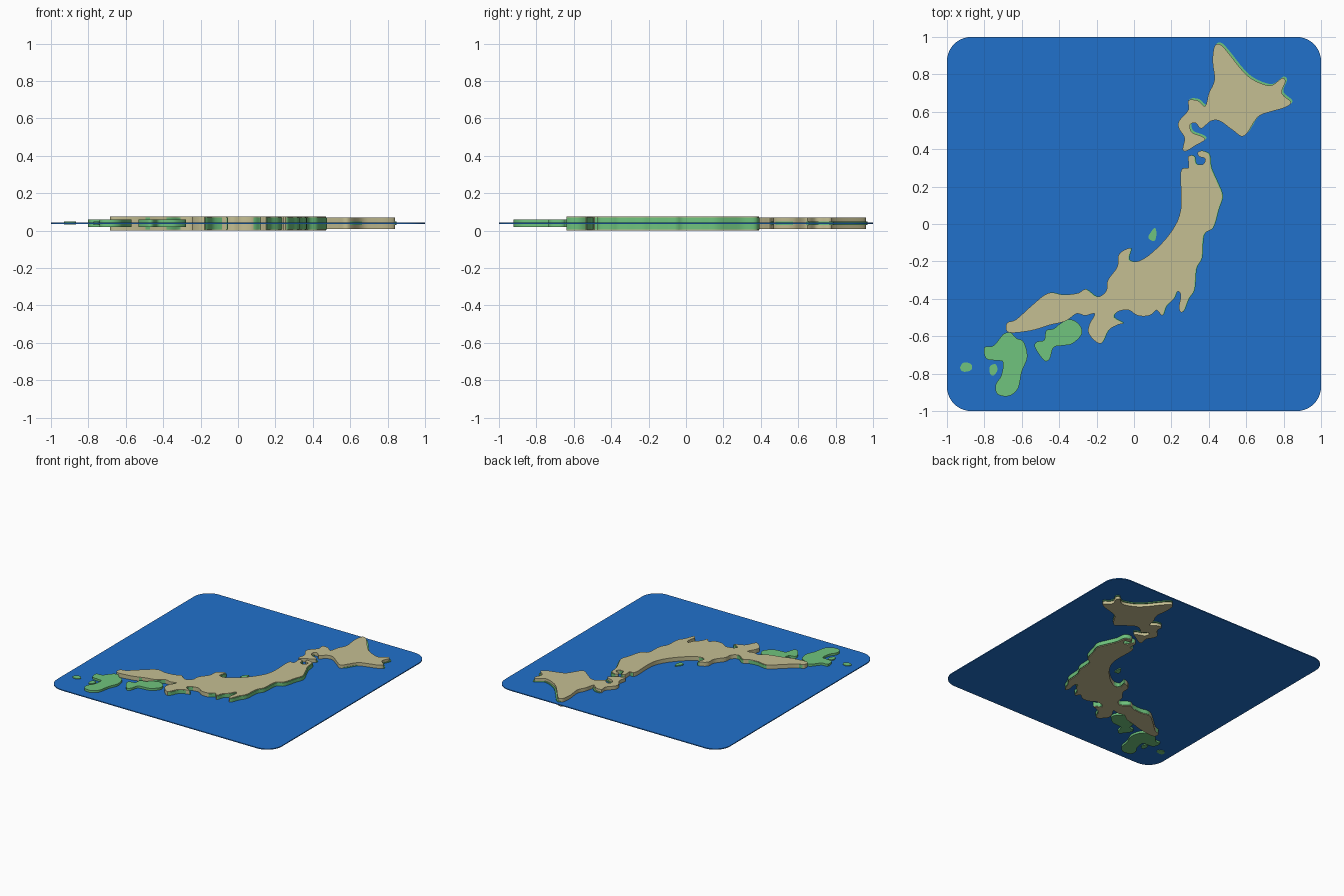
import bpy
import bmesh
import math
from mathutils import Vector

default_cube = bpy.data.objects.get("Cube")
if default_cube:
    bpy.data.objects.remove(default_cube, do_unlink=True)


def make_material(name, colour):
    material = bpy.data.materials.new(name)
    material.use_nodes = True
    rgba = (*colour, 1.0)
    material.diffuse_color = rgba
    shader = next(n for n in material.node_tree.nodes if n.type == 'BSDF_PRINCIPLED')
    shader.inputs["Base Color"].default_value = rgba
    shader.inputs["Roughness"].default_value = 0.8
    return material


sea_blue = make_material("sea blue", (0.015, 0.165, 0.6))
sand = make_material("sand", (0.56, 0.52, 0.29))
grass_green = make_material("grass green", (0.16, 0.55, 0.205))


def smooth_outline(points, steps=4):
    """Closed smooth curve through coast points given in hundredths."""
    control = [Vector(p) / 100 for p in points]
    count = len(control)
    outline = []
    for i in range(count):
        before, start, end, after = (control[(i + k) % count] for k in (-1, 0, 1, 2))
        tangent_in = (end - before) / 2
        tangent_out = (after - start) / 2
        for step in range(steps):
            t = step / steps
            blend = t * t * (3 - 2 * t)
            outline.append(start.lerp(end, blend)
                           + tangent_in * (t * (1 - t) ** 2)
                           - tangent_out * (t * t * (1 - t)))
    return outline


def make_slab(name, outline, bottom, top, material, shift=(0, 0)):
    """Flat slab with the given outline, from bottom to top."""
    mesh = bpy.data.meshes.new(name)
    bm = bmesh.new()
    offset = Vector(shift)
    base = bm.faces.new([bm.verts.new((*(p + offset), bottom)) for p in outline])
    extruded = bmesh.ops.extrude_face_region(bm, geom=[base], use_keep_orig=True)
    raised = [g for g in extruded["geom"] if isinstance(g, bmesh.types.BMVert)]
    bmesh.ops.translate(bm, verts=raised, vec=(0, 0, top - bottom))
    bmesh.ops.recalc_face_normals(bm, faces=bm.faces[:])
    bm.to_mesh(mesh)
    bm.free()
    mesh.materials.append(material)
    slab = bpy.data.objects.new(name, mesh)
    bpy.context.collection.objects.link(slab)
    bpy.ops.object.select_all(action='DESELECT')
    slab.select_set(True)
    bpy.context.view_layer.objects.active = slab
    bpy.ops.object.shade_smooth_by_angle(angle=math.radians(40))
    return slab


# Sea plate with rounded corners
radius = 0.13
corner_steps = 10
sea_outline = []
for quarter, (sx, sy) in enumerate([(1, 1), (-1, 1), (-1, -1), (1, -1)]):
    centre = Vector((sx, sy)) * (1 - radius)
    for step in range(corner_steps + 1):
        angle = (quarter + step / corner_steps) * math.pi / 2
        sea_outline.append(centre + radius * Vector((math.cos(angle), math.sin(angle))))
make_slab("sea_plate", sea_outline, 0.036, 0.043, sea_blue)

# Long main island
main_coast = smooth_outline([
    (34, 38), (36, 39), (40, 37), (41, 30), (44, 23), (47, 15), (45, 8),
    (42, -2), (37, -6), (36, -18), (33, -24), (32, -35), (29, -40),
    (26, -47), (24, -45), (25, -38), (23, -36), (21, -40), (17, -44),
    (15, -49), (12, -46), (8, -49), (2, -49), (-3, -46), (-9, -47),
    (-11, -50), (-6, -53), (-9, -54), (-14, -57), (-18, -64), (-24, -59),
    (-24, -54), (-21, -48), (-26, -49), (-31, -48), (-37, -52), (-45, -54),
    (-55, -57), (-67, -58), (-68, -53), (-63, -51), (-54, -43), (-46, -37),
    (-38, -38), (-30, -37), (-26, -35), (-20, -39), (-15, -36), (-14, -30),
    (-9, -23), (-8, -16), (-2, -13), (-3, -19), (2, -20), (10, -15),
    (20, -4), (25, 8), (25, 28), (29, 30), (29, 36), (32, 36), (33, 32),
    (37, 32), (38, 35), (35, 36)])
make_slab("main_island", main_coast, 0.0, 0.075, sand)
make_slab("main_island_green_coast", main_coast, 0.005, 0.07, grass_green, (0.006, 0.002))

# Northern island
north_coast = smooth_outline([
    (43, 95), (46, 96), (50, 92), (58, 82), (64, 77), (73, 74), (79, 78),
    (81, 76), (79, 70), (84, 65), (80, 62), (73, 60), (66, 57), (59, 47),
    (53, 50), (46, 55), (41, 55), (36, 51), (33, 54), (30, 53), (31, 49),
    (36, 47), (38, 45), (33, 42), (28, 39), (26, 40), (27, 46), (24, 51),
    (24, 55), (29, 61), (29, 66), (34, 66), (38, 63), (40, 70), (43, 77),
    (42, 87)])
make_slab("north_island", north_coast, 0.008, 0.07, sand)
make_slab("north_island_green_coast", north_coast, 0.03, 0.05, grass_green, (0.008, 0.008))

# Green islands: name, half height, coast
sea_level = 0.04
green_islands = [
    ("southwest_island", 0.02, [
        (-70, -59), (-66, -58), (-63, -61), (-59, -63), (-57, -71), (-60, -79),
        (-62, -88), (-67, -92), (-73, -91), (-74, -86), (-71, -81), (-70, -74),
        (-73, -73), (-79, -72), (-80, -66), (-75, -65)]),
    ("southern_island", 0.02, [
        (-39, -53), (-34, -51), (-29, -54), (-28, -59), (-33, -64), (-38, -65),
        (-43, -66), (-45, -72), (-48, -73), (-53, -66), (-52, -63), (-48, -62),
        (-47, -57), (-43, -56)]),
    ("offshore_islet", 0.01, [(8, -6), (11, -2), (12, -5), (11, -9), (8, -8)]),
    ("far_west_islet", 0.008, [(-91, -74), (-87, -75), (-87, -78), (-91, -79), (-93, -77)]),
    ("near_west_islet", 0.01, [(-74, -75), (-73, -78), (-75, -81), (-77, -80), (-77, -76)]),
]
for name, half_height, coast in green_islands:
    make_slab(name, smooth_outline(coast), sea_level - half_height,
              sea_level + half_height, grass_green)
